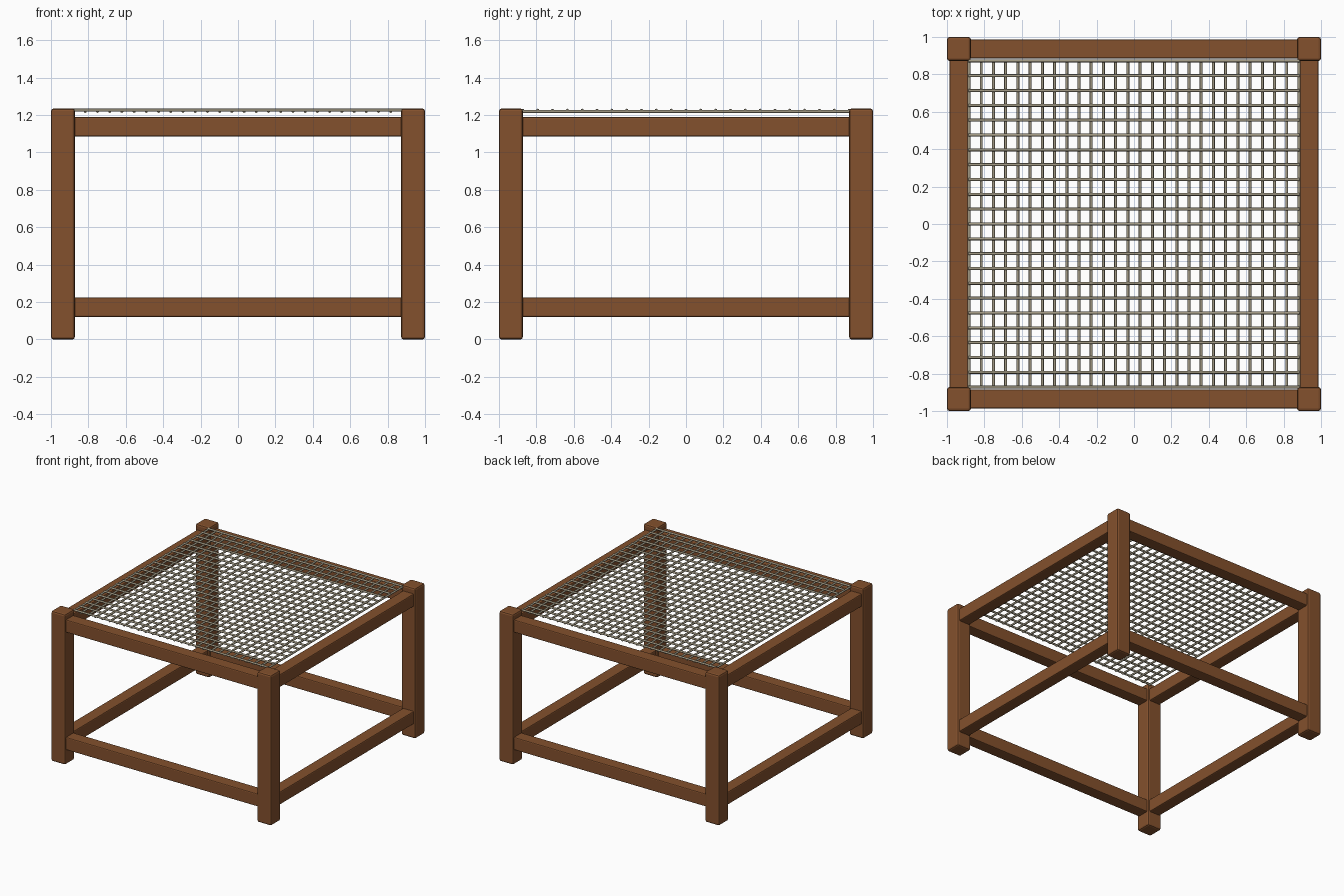
import bpy
import bmesh
from mathutils import Matrix

if "Cube" in bpy.data.objects:
    bpy.data.objects.remove(bpy.data.objects["Cube"], do_unlink=True)


def make_material(name, rgb):
    mat = bpy.data.materials.new(name)
    mat.use_nodes = True
    mat.diffuse_color = (*rgb, 1)
    mat.node_tree.nodes["Principled BSDF"].inputs["Base Color"].default_value = (*rgb, 1)
    return mat


WOOD = make_material("brown wood", (0.23, 0.082, 0.026))
CORD = make_material("woven cord", (0.36, 0.32, 0.23))


def beam(name, centre, size, bevel):
    """Rounded timber with its origin at the centre."""
    bm = bmesh.new()
    bmesh.ops.create_cube(bm, size=1, matrix=Matrix.Diagonal((*size, 1)))
    mesh = bpy.data.meshes.new(name)
    bm.to_mesh(mesh)
    bm.free()
    obj = bpy.data.objects.new(name, mesh)
    bpy.context.collection.objects.link(obj)
    obj.location = centre
    mesh.materials.append(WOOD)
    mod = obj.modifiers.new("soft edges", "BEVEL")
    mod.width = bevel
    mod.segments = 2
    return obj


def cords(name, axis, count, half_spread, half_length, z, radius):
    """Row of parallel round cords running along one axis."""
    bm = bmesh.new()
    turn = Matrix.Rotation(1.5708, 4, "Y" if axis == "X" else "X")
    for i in range(count):
        offset = -half_spread + 2 * half_spread * i / (count - 1)
        place = (0, offset, z) if axis == "X" else (offset, 0, z)
        bmesh.ops.create_cone(bm, cap_ends=True, segments=8, radius1=radius,
                              radius2=radius, depth=2 * half_length,
                              matrix=Matrix.Translation(place) @ turn)
    for face in bm.faces:
        face.smooth = len(face.verts) == 4
    mesh = bpy.data.meshes.new(name)
    bm.to_mesh(mesh)
    bm.free()
    mesh.materials.append(CORD)
    bpy.context.collection.objects.link(bpy.data.objects.new(name, mesh))


# Four square legs
LEG, HEIGHT = 0.128, 1.235
for sx, side in ((-1, "right"), (1, "left")):
    for sy, end in ((-1, "front"), (1, "back")):
        beam(f"{end}_{side}_leg", (sx * (1 - LEG / 2), sy * (1 - LEG / 2), HEIGHT / 2),
             (LEG, LEG, HEIGHT), 0.014)

# Seat rails and lower stretchers on all four sides
RAIL, LENGTH = 0.105, 1.77
for z, kind in ((1.137, "seat_rail"), (0.172, "stretcher")):
    for s, end, side in ((-1, "front", "right"), (1, "back", "left")):
        beam(f"{end}_{kind}", (0, s * 0.936, z), (LENGTH, 0.1, RAIL), 0.008)
        beam(f"{side}_{kind}", (s * 0.936, 0, z), (0.1, LENGTH, RAIL), 0.008)

# Open net seat: cross cords resting on lengthwise cords
cords("cross_cords", "X", 23, 0.872, 0.885, 1.226, 0.008)
cords("lengthwise_cords", "Y", 28, 0.882, 0.875, 1.219, 0.008)
